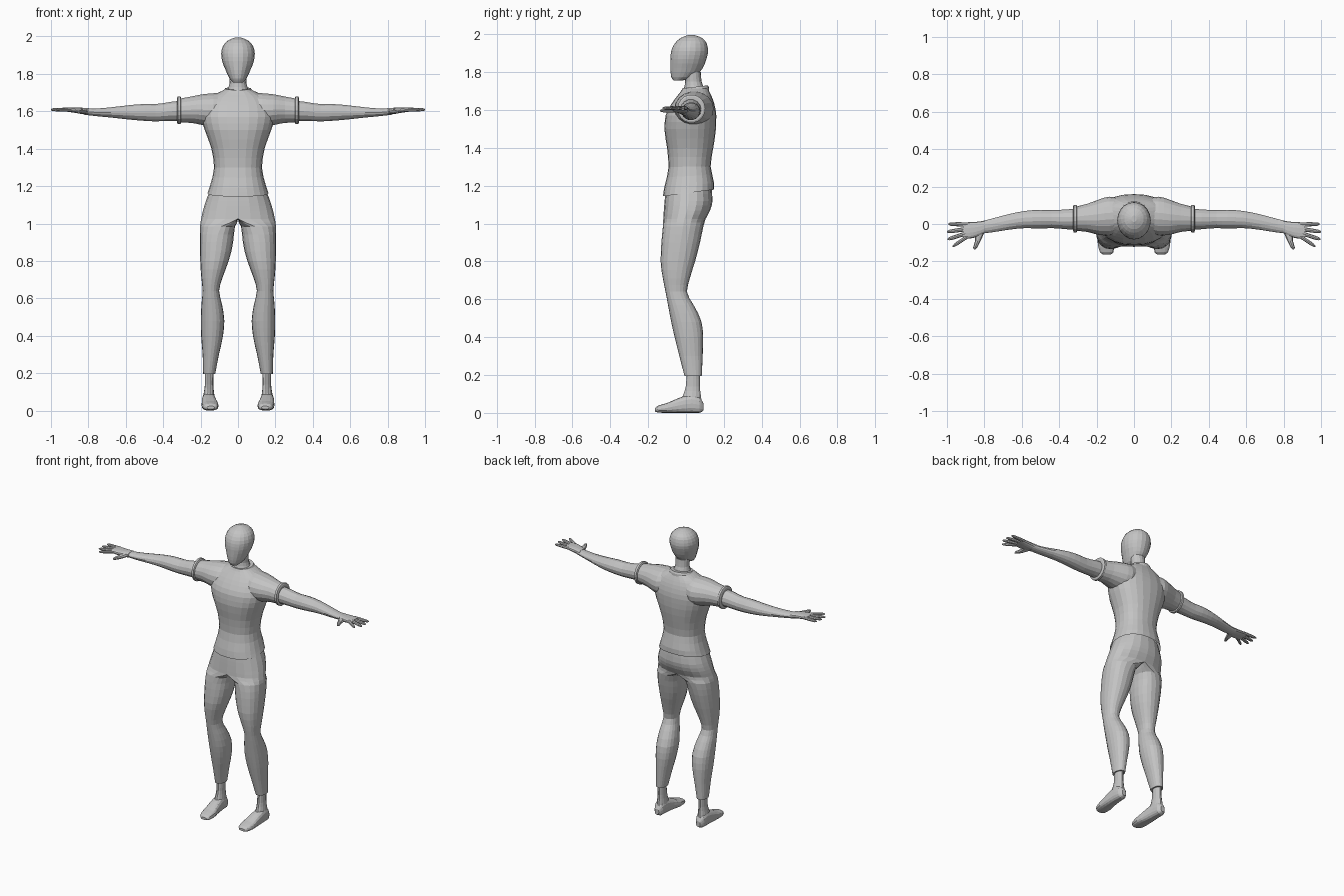
import bpy, bmesh, math

grey = bpy.data.materials.new("plain grey")
grey.diffuse_color = (0.55, 0.55, 0.55, 1)


def slopes(t, v):
    """Tangents for a smooth curve without overshoot."""
    d = [(v[i + 1] - v[i]) / (t[i + 1] - t[i]) for i in range(len(t) - 1)]
    mid = [2 * p * q / (p + q) if p * q > 0 else 0 for p, q in zip(d, d[1:])]
    return [d[0]] + mid + [d[-1]]


def refine(sections, k):
    """Add k - 1 smooth in-between sections to each span."""
    cols = list(zip(*sections))
    t = cols[0]
    tang = [slopes(t, c) for c in cols]
    out = []
    for i in range(len(t) - 1):
        h = t[i + 1] - t[i]
        for j in range(k):
            s = j / k
            row = []
            for c, m in zip(cols, tang):
                row.append((2*s**3 - 3*s**2 + 1) * c[i] + (s**3 - 2*s**2 + s) * h * m[i]
                           + (3*s**2 - 2*s**3) * c[i+1] + (s**3 - s**2) * h * m[i+1])
            out.append(row)
    return out + [list(sections[-1])]


def loft(name, axis, sections, seg=18, k=2, power=2.0, mirror=False,
         caps=(True, True), warp=None):
    """Skin through sections (t, a_low, a_high, b_low, b_high[, joined])."""
    bm = bmesh.new()
    rings = []
    for row in refine(sections, k):
        t, a0, a1, b0, b1 = row[:5]
        joined = row[5] if len(row) > 5 else 0
        ring = []
        for i in range(seg):
            ang = 2 * math.pi * i / seg
            c, s = math.cos(ang), math.sin(ang)
            c = math.copysign(abs(c) ** (2 / power), c)
            s = math.copysign(abs(s) ** (2 / power), s)
            a = (a0 + a1) / 2 + c * (a1 - a0) / 2
            b = (b0 + b1) / 2 + s * (b1 - b0) / 2
            if len(row) > 5:      # half section that closes on the centre plane
                a = a * (1 - joined) + a1 * max(c, 0) * joined
                a = 0 if a < 1e-4 else a
            co = {"x": (t, a, b), "y": (a, t, b), "z": (a, b, t)}[axis]
            ring.append(bm.verts.new(warp(*co) if warp else co))
        rings.append(ring)
    for r, q in zip(rings, rings[1:]):
        for i in range(seg):
            j = (i + 1) % seg
            bm.faces.new((r[i], r[j], q[j], q[i]))
    if caps[0]:
        bm.faces.new(rings[0])
    if caps[1]:
        bm.faces.new(rings[-1])
    bmesh.ops.recalc_face_normals(bm, faces=bm.faces)
    if len(sections[0]) > 5:      # open the centre plane so both halves weld
        inner = [f for f in bm.faces if all(v.co.x < 1e-5 for v in f.verts)]
        bmesh.ops.delete(bm, geom=inner, context="FACES")
    me = bpy.data.meshes.new(name)
    bm.to_mesh(me)
    bm.free()
    me.materials.append(grey)
    ob = bpy.data.objects.new(name, me)
    bpy.context.collection.objects.link(ob)
    if mirror:
        mod = ob.modifiers.new("both sides", "MIRROR")
        mod.use_clip = True
    return ob


def sym(rows):
    """Sections (z, half width, front, back) centred on x = 0."""
    return [(z, -w, w, f, b) for z, w, f, b in rows]


# Head and neck
loft("head", "z", sym([
    (1.755, .026, -.066, -.02), (1.775, .045, -.078, .045), (1.82, .066, -.083, .088),
    (1.87, .085, -.083, .108), (1.91, .090, -.078, .117), (1.95, .080, -.060, .110),
    (1.98, .052, -.028, .085), (1.995, .014, .010, .045)]), seg=20)
loft("neck", "z", sym([
    (1.66, .075, -.03, .11), (1.71, .058, -.012, .098), (1.75, .045, -.004, .082),
    (1.80, .046, -.01, .078)]), seg=16)

# Shirt body, with a hem that drops toward the front
loft("shirt_body", "z", sym([
    (1.16, .163, -.122, .148), (1.20, .150, -.115, .148), (1.30, .128, -.092, .130),
    (1.40, .142, -.100, .144), (1.50, .178, -.114, .158), (1.57, .195, -.108, .160),
    (1.63, .185, -.078, .150), (1.675, .150, -.045, .134), (1.70, .105, -.026, .122),
    (1.715, .072, -.018, .115)]), seg=24, power=2.3, caps=(False, True),
    warp=lambda x, y, z: (x, y, z + .13 * y * max(0, 1 - (z - 1.16) / .15)))

# Collar band
loft("collar", "z", sym([
    (1.695, .080, -.026, .122), (1.71, .078, -.024, .121), (1.722, .070, -.018, .115),
    (1.718, .062, -.012, .106)][:3]), seg=24, k=1, caps=(False, True),
    warp=lambda x, y, z: (x, y, z + .12 * (y - .05)))

# Sleeves and their cuffs
loft("sleeve", "x", [
    (.06, -.035, .130, 1.55, 1.700), (.13, -.062, .146, 1.515, 1.698),
    (.19, -.058, .130, 1.525, 1.692), (.25, -.042, .108, 1.537, 1.680),
    (.315, -.036, .092, 1.540, 1.668)], mirror=True)
loft("sleeve_cuff", "x", [
    (.304, -.038, .096, 1.537, 1.674), (.308, -.045, .102, 1.531, 1.681),
    (.322, -.045, .102, 1.531, 1.681), (.326, -.036, .093, 1.540, 1.672)],
    k=1, mirror=True)

# Arms and palms
loft("arm", "x", [
    (.28, -.032, .084, 1.548, 1.660), (.36, -.028, .078, 1.548, 1.652),
    (.44, -.022, .074, 1.545, 1.640), (.50, -.024, .076, 1.548, 1.640),
    (.58, -.022, .070, 1.555, 1.634), (.68, -.032, .050, 1.566, 1.622),
    (.77, -.046, .026, 1.575, 1.615), (.82, -.050, .014, 1.581, 1.616)],
    seg=14, mirror=True)
loft("palm", "x", [
    (.80, -.050, .017, 1.580, 1.617), (.84, -.068, .012, 1.586, 1.620),
    (.88, -.078, .010, 1.593, 1.621), (.915, -.078, .007, 1.598, 1.619)],
    seg=14, power=2.5, mirror=True)

# Fingers fan out from the palm; the thumb points forward
for label, y0, x1, y1 in (("little", -.003, .992, .000), ("ring", -.026, 1.0, -.042),
                          ("middle", -.048, .998, -.082), ("index", -.067, .970, -.120)):
    rows = []
    for s, r in ((0, .012), (.5, .011), (.88, .009), (1, .004)):
        x, y = .89 + (x1 - .89) * s, y0 + (y1 - y0) * s
        rows.append((x, y - r, y + r, 1.609 - r * .9, 1.609 + r * .9))
    loft(label + "_finger", "x", rows, seg=8, mirror=True)
loft("thumb", "y", [
    (-.136, .847, .856, 1.592, 1.600), (-.125, .838, .860, 1.588, 1.606),
    (-.09, .820, .850, 1.585, 1.609), (-.045, .800, .850, 1.586, 1.612)],
    seg=8, mirror=True)

# Trousers: one leg that closes on the centre plane at the hips
loft("trousers", "z", [
    (.195, .122, .186, -.008, .083, 0), (.30, .102, .189, -.035, .088, 0),
    (.40, .080, .197, -.060, .091, 0), (.48, .073, .199, -.078, .082, 0),
    (.57, .086, .195, -.095, .040, 0), (.64, .101, .189, -.108, .005, 0),
    (.71, .083, .196, -.122, .020, 0), (.80, .050, .202, -.134, .048, 0),
    (.90, .026, .204, -.130, .074, 0), (.985, .020, .203, -.122, .092, .2),
    (1.025, .004, .197, -.120, .104, 1), (1.07, 0, .187, -.117, .128, 1),
    (1.12, 0, .172, -.113, .140, 1), (1.19, 0, .146, -.105, .135, 1)],
    seg=20, power=2.2, mirror=True)

# Ankles and feet
loft("ankle", "z", [
    (.05, .121, .190, -.035, .085), (.09, .127, .184, -.018, .080),
    (.14, .132, .177, -.002, .074), (.22, .131, .178, .004, .074)],
    seg=14, mirror=True)
loft("foot", "y", [
    (-.164, .125, .165, .008, .024), (-.15, .110, .182, .002, .037),
    (-.10, .104, .194, 0, .052), (-.04, .114, .194, 0, .078),
    (.03, .122, .192, 0, .098), (.07, .126, .188, 0, .085),
    (.092, .142, .172, .012, .05)], seg=16, power=2.6, mirror=True)
